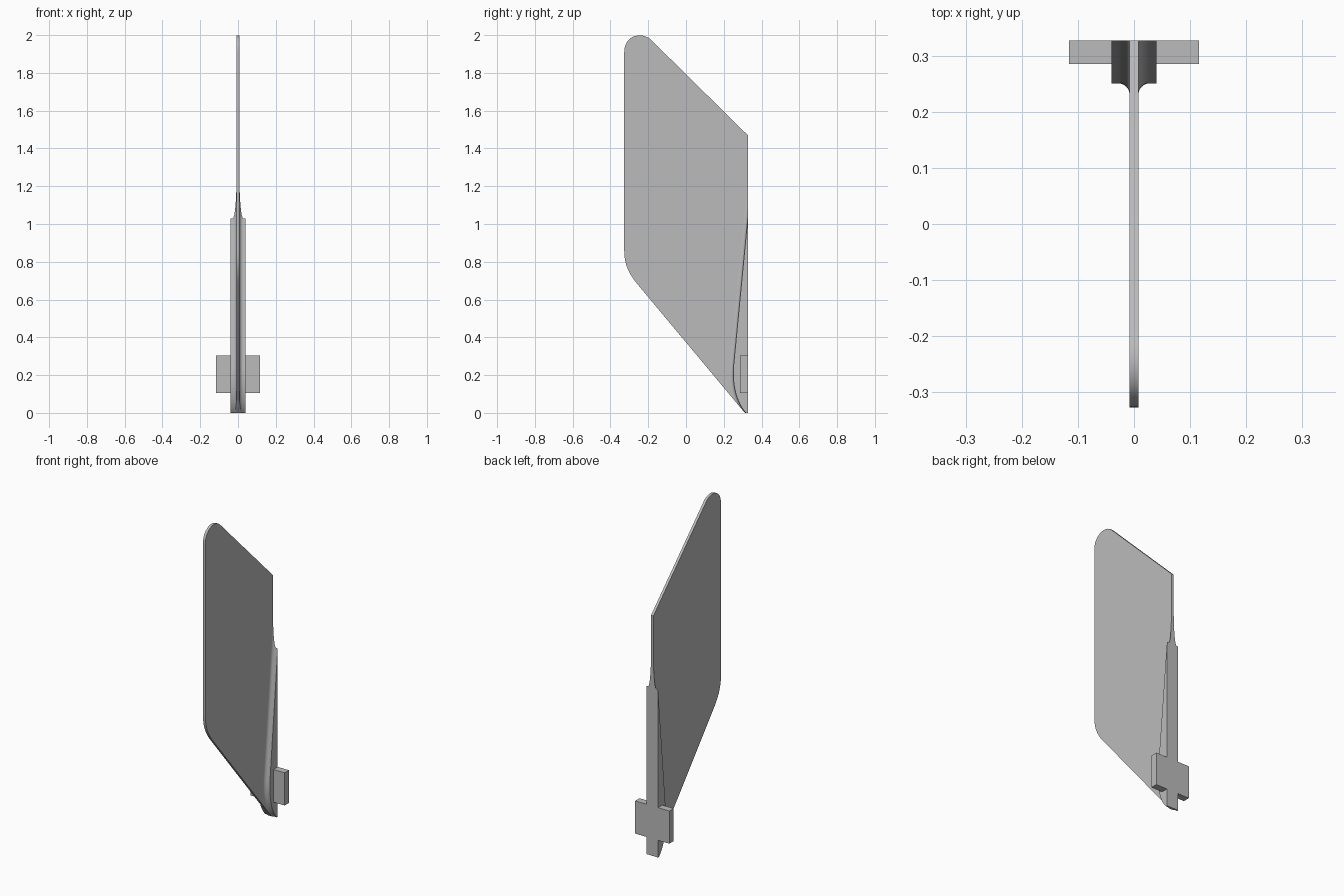
import bpy, bmesh, math
from mathutils import Vector

cube = bpy.data.objects.get("Cube")
if cube:
    bpy.data.objects.remove(cube, do_unlink=True)

BACK = 0.327     # rear plane shared by all parts
HALF = 0.008     # half thickness of the blade

grey = bpy.data.materials.new("light_grey")
grey.use_nodes = True
COLOUR = (0.5, 0.5, 0.5, 1)
grey.diffuse_color = COLOUR
grey.node_tree.nodes["Principled BSDF"].inputs["Base Color"].default_value = COLOUR


def finish(name, bm, smooth=True):
    bmesh.ops.recalc_face_normals(bm, faces=bm.faces)
    mesh = bpy.data.meshes.new(name)
    bm.to_mesh(mesh)
    bm.free()
    mesh.materials.append(grey)
    obj = bpy.data.objects.new(name, mesh)
    bpy.context.collection.objects.link(obj)
    if smooth:
        bpy.ops.object.select_all(action='DESELECT')
        obj.select_set(True)
        bpy.context.view_layer.objects.active = obj
        bpy.ops.object.shade_smooth_by_angle(angle=math.radians(30))
    return obj


def bezier(a, b, c, d, n):
    a, b, c, d = map(Vector, (a, b, c, d))
    return [a * (1-t)**3 + b * 3*t*(1-t)**2 + c * 3*t*t*(1-t) + d * t**3
            for t in (i / n for i in range(n + 1))]


# Blade: side outline (y, z) with rounded top and lower front corners
outline = [(BACK, 0), (BACK, 1.47)]
outline += bezier((-0.19, 1.98), (-0.25, 2.022), (-BACK, 1.99), (-BACK, 1.91), 16)
outline += bezier((-BACK, 0.86), (-BACK, 0.79), (-0.305, 0.74), (-0.26, 0.685), 12)
outline += [(0.305, 0.008), (0.315, 0)]
bm = bmesh.new()
face = bm.faces.new([bm.verts.new((-HALF, y, z)) for y, z in outline])
new = bmesh.ops.extrude_face_region(bm, geom=[face])["geom"]
bmesh.ops.translate(bm, vec=(2 * HALF, 0, 0),
                    verts=[v for v in new if isinstance(v, bmesh.types.BMVert)])
finish("fin_blade", bm)

# Spine: wide wedge along the rear edge, blended into the blade by a fillet
WIDE, R = 0.04, 0.02
front = bezier((0.318, 0), (0.275, 0.045), (0.243, 0.13), (0.252, 0.25), 14)
front += [Vector((0.252 + 0.075 * k / 5, 0.25 + 0.78 * k / 5)) for k in range(1, 8)]


def section(y, z):
    half = [(WIDE, 0.45), (WIDE, y)]
    for i in range(9):
        a = math.pi / 2 * i / 8
        half.append((HALF + R - R * math.sin(a), y - R + R * math.cos(a)))
    mirrored = [(-x, py) for x, py in reversed(half)]
    return [(x, py, z) for x, py in half + mirrored]


bm = bmesh.new()
rings = [[bm.verts.new(p) for p in section(y, z)] for y, z in front]
for low, high in zip(rings, rings[1:]):
    for i in range(len(low)):
        j = (i + 1) % len(low)
        bm.faces.new((low[i], low[j], high[j], high[i]))
bm.faces.new(rings[0])
bm.faces.new(rings[-1])
# Trim to the rear plane and to the sloping lower edge of the blade
for point, normal in (((0, BACK, 0), (0, 1, 0)),
                      ((0, 0.305, 0.008), (0, -0.677, -0.565))):
    cut = bmesh.ops.bisect_plane(bm, geom=bm.verts[:] + bm.edges[:] + bm.faces[:],
                                 plane_co=point, plane_no=normal, clear_outer=True)
    edges = [e for e in cut["geom_cut"] if isinstance(e, bmesh.types.BMEdge)]
    bmesh.ops.holes_fill(bm, edges=edges)
finish("rear_spine", bm)

# Cross tab: flat block through the lower part of the spine
bm = bmesh.new()
bmesh.ops.create_cube(bm, size=1)
bmesh.ops.scale(bm, vec=(0.232, 0.042, 0.2), verts=bm.verts)
bmesh.ops.translate(bm, vec=(0, BACK - 0.021, 0.205), verts=bm.verts)
finish("cross_tab", bm, smooth=False)
